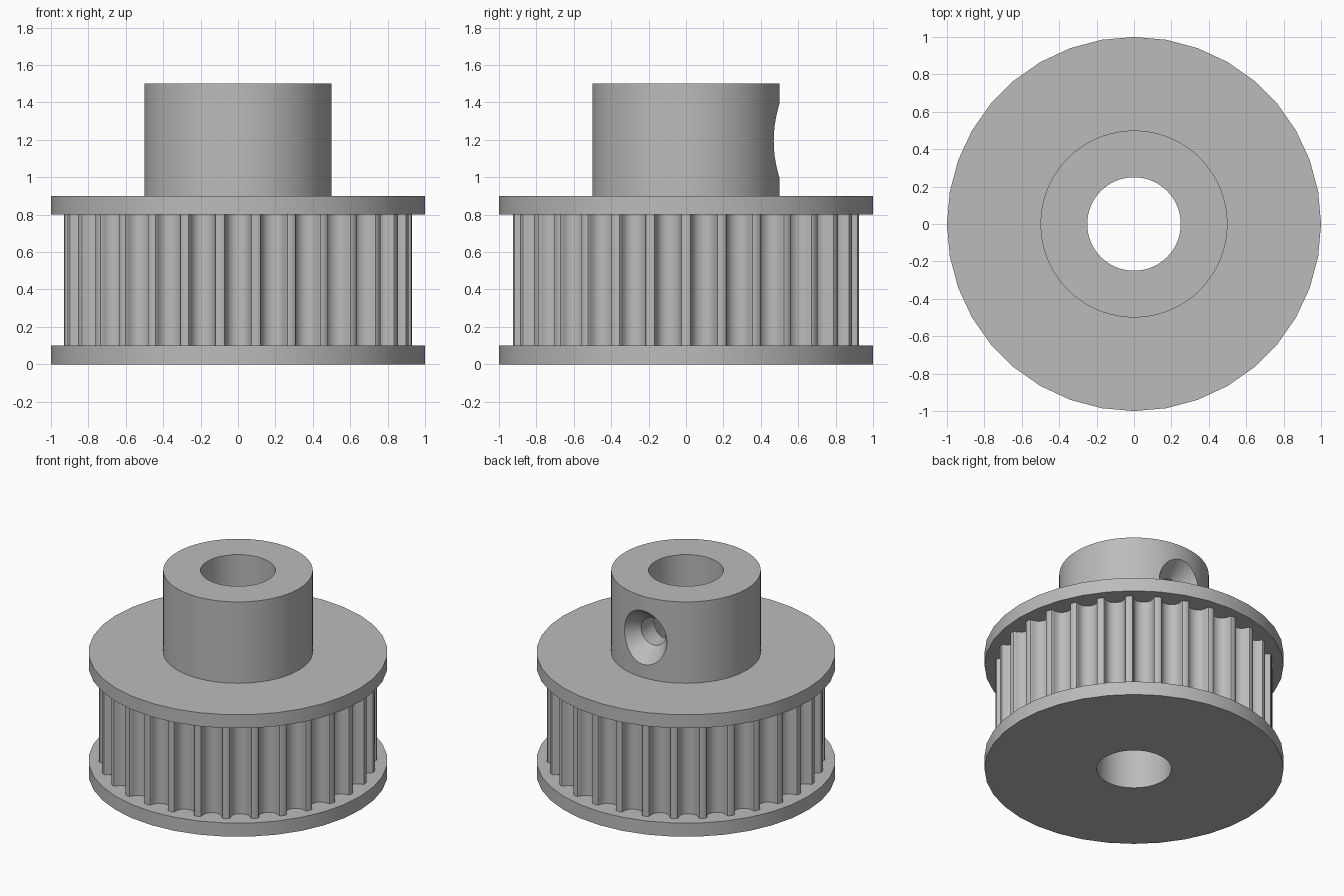
import bpy, bmesh
from math import sin, cos, pi, radians
from mathutils import Matrix, Vector

if "Cube" in bpy.data.objects:
    bpy.data.objects.remove(bpy.data.objects["Cube"])

TEETH = 30
BORE = 0.25
HUB_TOP = 1.5

metal = bpy.data.materials.new("grey metal")
metal.use_nodes = True
metal.diffuse_color = (0.5, 0.5, 0.5, 1)
metal.node_tree.nodes["Principled BSDF"].inputs["Base Color"].default_value = (0.5, 0.5, 0.5, 1)


def loft(name, loops, matrix=Matrix()):
    """Closed solid through a stack of equal-length point loops."""
    bm = bmesh.new()
    rows = [[bm.verts.new(p) for p in loop] for loop in loops]
    n = len(rows[0])
    for low, high in zip(rows, rows[1:]):
        for i in range(n):
            j = (i + 1) % n
            bm.faces.new((low[i], low[j], high[j], high[i]))
    bm.faces.new(rows[0][::-1])
    bm.faces.new(rows[-1])
    bm.transform(matrix)
    bmesh.ops.recalc_face_normals(bm, faces=bm.faces)
    mesh = bpy.data.meshes.new(name)
    bm.to_mesh(mesh)
    bm.free()
    mesh.materials.append(metal)
    obj = bpy.data.objects.new(name, mesh)
    bpy.context.collection.objects.link(obj)
    return obj


def turned(name, profile, sides, matrix=Matrix()):
    """Turned solid from (radius, height) pairs."""
    angles = [2 * pi * i / sides for i in range(sides)]
    return loft(name, [[(r * cos(a), r * sin(a), z) for a in angles]
                       for r, z in profile], matrix)


def toothed_outline(z):
    """Belt-pulley outline: a rounded groove repeated around the rim."""
    half = [(0.0847, 0), (0.0735, 0.0037), (0.0678, 0.0131), (0.0656, 0.0238),
            (0.0621, 0.0343), (0.0572, 0.0444), (0.0512, 0.054),
            (0.0406, 0.0637), (0.0282, 0.0707), (0.0144, 0.075)]
    groove = [(-u, d) for u, d in half] + [(0, 0.0764)] + half[::-1]
    points = []
    for i in range(TEETH):
        turn = Matrix.Rotation(2 * pi * i / TEETH, 3, 'Z')
        points += [turn @ Vector((u, d - 0.9256, z)) for u, d in groove]
    return points


def cut(obj, cutter):
    mod = obj.modifiers.new("cut", 'BOOLEAN')
    mod.operation = 'DIFFERENCE'
    mod.solver = 'EXACT'
    mod.object = cutter
    bpy.context.view_layer.objects.active = obj
    bpy.ops.object.modifier_apply(modifier=mod.name)


# Solid parts
lower_flange = turned("lower_flange", [(1, 0), (1, 0.1)], 36)
toothed_rim = loft("toothed_rim", [toothed_outline(0.1), toothed_outline(0.8)])
upper_flange = turned("upper_flange", [(1, 0.8), (1, 0.9)], 36)
hub = turned("hub", [(0.5, 0.9), (0.5, HUB_TOP)], 72)
parts = [lower_flange, toothed_rim, upper_flange, hub]

# Shaft bore and countersunk set screw hole, facing the back
bore_cutter = turned("bore_cutter", [(BORE, -0.2), (BORE, HUB_TOP + 0.2)], 72)
toward_back = Matrix.Translation((0, 0, 1.195)) @ Matrix.Rotation(radians(-90), 4, 'X')
screw_cutter = turned("screw_hole_cutter", [(0.1, 0), (0.1, 0.38), (0.28, 0.6)],
                      48, toward_back)

for part in parts:
    cut(part, bore_cutter)
cut(hub, screw_cutter)
for cutter in (bore_cutter, screw_cutter):
    bpy.data.objects.remove(cutter)

# Smooth round walls, crisp rims
bpy.ops.object.select_all(action='DESELECT')
for part in parts:
    part.select_set(True)
bpy.context.view_layer.objects.active = hub
bpy.ops.object.shade_smooth_by_angle(angle=radians(30))
